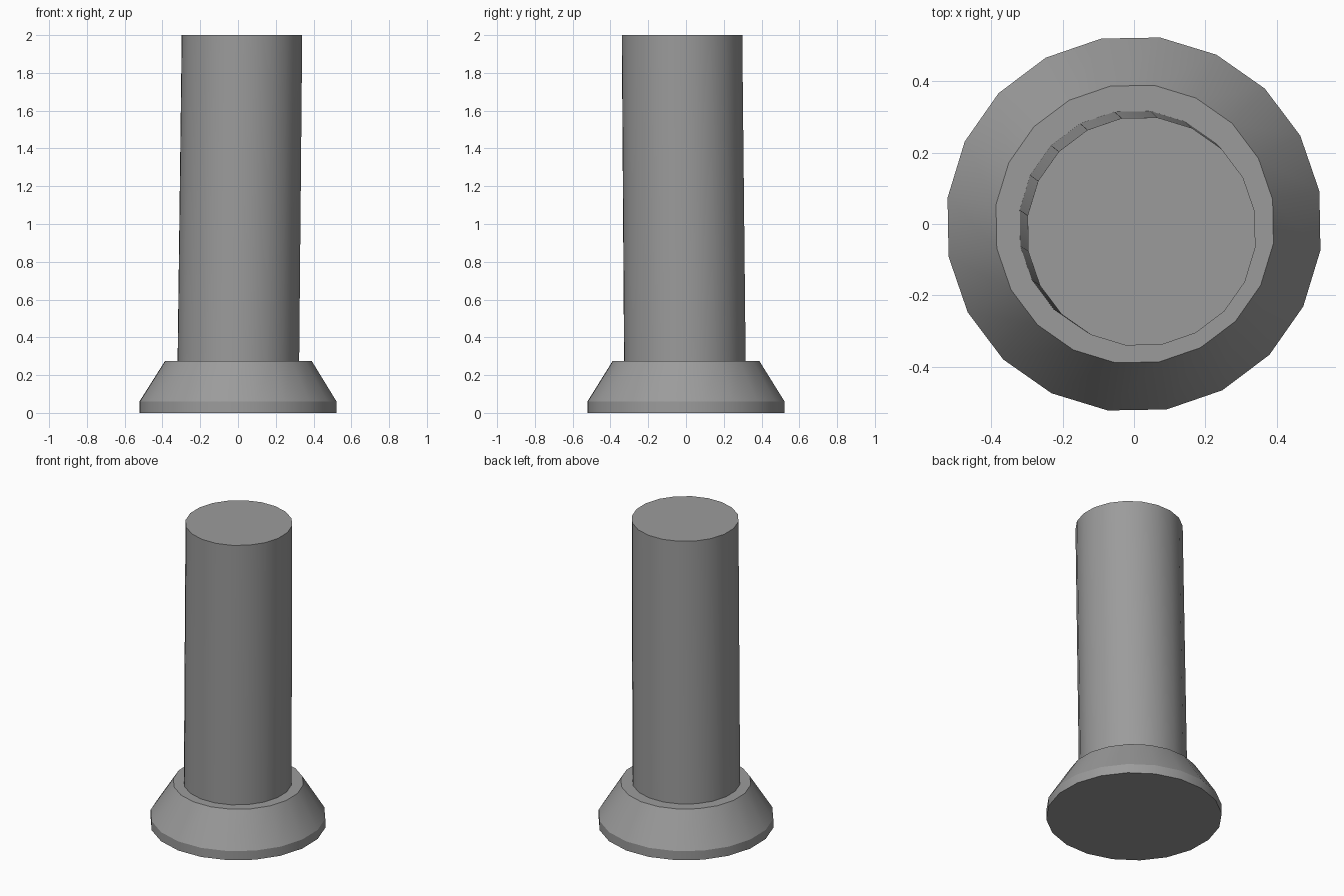
import bpy, bmesh
from math import cos, sin, radians, tau

if "Cube" in bpy.data.objects:
    bpy.data.objects.remove(bpy.data.objects["Cube"])

SIDES = 20
TURN = radians(10)

# Rings from bottom to top: radius, height, centre x, centre y (shaft leans slightly)
RINGS = [
    (0.527, 0.00, 0.0, 0.0),
    (0.527, 0.06, 0.0, 0.0),
    (0.392, 0.275, 0.002, 0.0),
    (0.325, 0.275, 0.002, -0.006),
    (0.322, 2.00, 0.021, -0.021),
]


def add_ring(bm, radius, z, cx, cy):
    angles = [TURN + tau * i / SIDES for i in range(SIDES)]
    return [bm.verts.new((cx + radius * cos(a), cy + radius * sin(a), z)) for a in angles]


# Flared foot and leaning shaft as one closed skin
bm = bmesh.new()
rings = [add_ring(bm, *r) for r in RINGS]
for low, high in zip(rings, rings[1:]):
    for i in range(SIDES):
        j = (i + 1) % SIDES
        bm.faces.new((low[i], low[j], high[j], high[i]))
bm.faces.new(rings[0][::-1])
bm.faces.new(rings[-1])

mesh = bpy.data.meshes.new("flared_post")
bm.to_mesh(mesh)
bm.free()
post = bpy.data.objects.new("flared_post", mesh)
bpy.context.collection.objects.link(post)

# Dark grey finish
grey = bpy.data.materials.new("dark_grey")
grey.diffuse_color = (0.33, 0.33, 0.33, 1)
grey.use_nodes = True
grey.node_tree.nodes["Principled BSDF"].inputs["Base Color"].default_value = grey.diffuse_color
mesh.materials.append(grey)

# Smooth sides, sharp rims
bpy.context.view_layer.objects.active = post
post.select_set(True)
bpy.ops.object.shade_smooth_by_angle(angle=radians(30))
